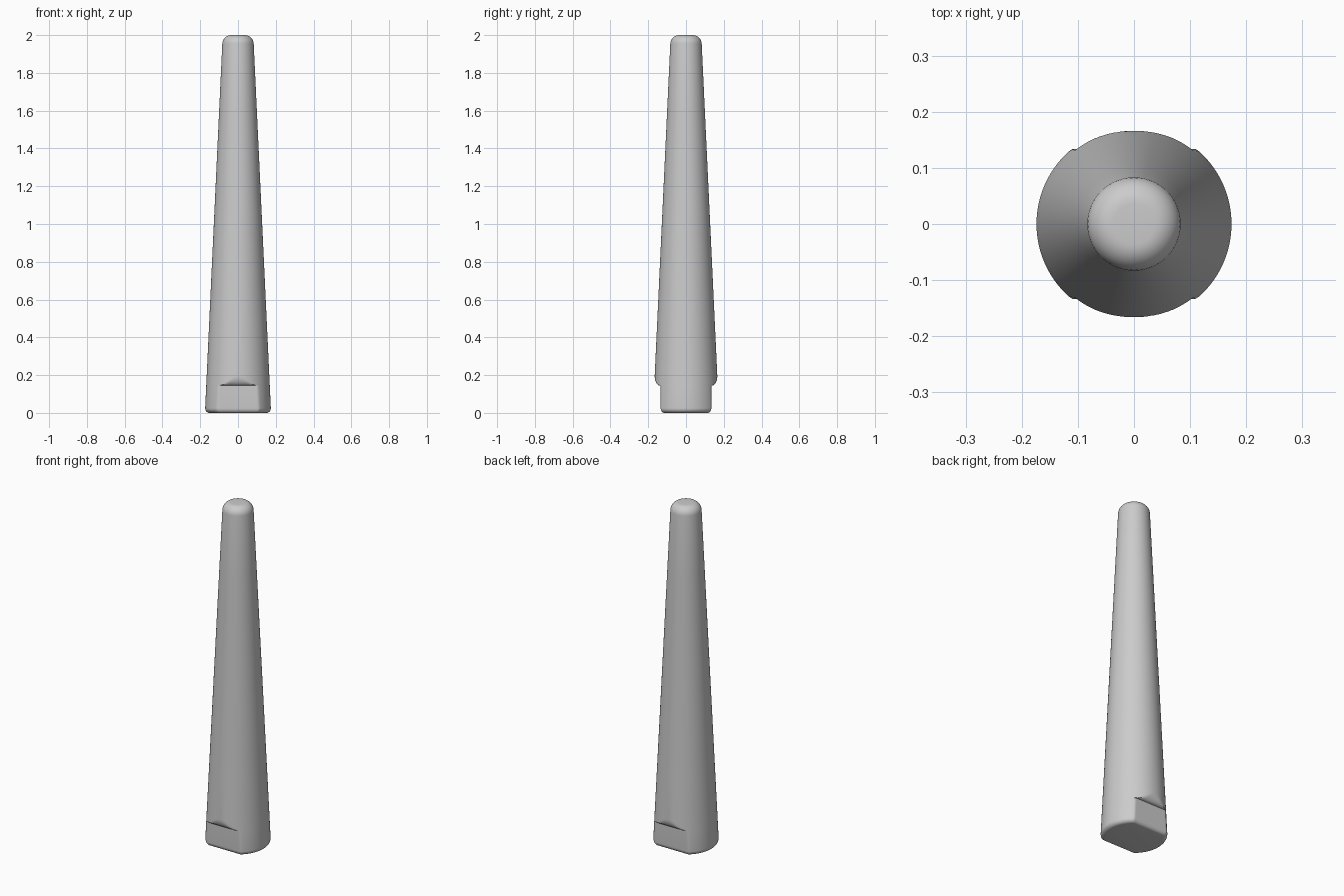
import bpy
import bmesh
from math import sin, cos, pi, radians, sqrt

cube = bpy.data.objects.get("Cube")
if cube:
    bpy.data.objects.remove(cube, do_unlink=True)

SEGMENTS = 120
HEIGHT = 2.0
BASE_R, TOP_R = 0.175, 0.081
FOOT_ROUND, TIP_ROUND = 0.025, 0.045
FLAT_Y = 0.134                      # half thickness between the two flats
LEDGE_LOW, LEDGE_HIGH = 0.145, 0.195


def cone_radius(z):
    return BASE_R + (TOP_R - BASE_R) * z / HEIGHT


def flat_limit(z, inset):
    """Half depth allowed at a height: flat, then rounded ledge, then none."""
    if z <= LEDGE_LOW:
        return FLAT_Y * (1 - inset / BASE_R)
    t = min(1, (z - LEDGE_LOW) / (LEDGE_HIGH - LEDGE_LOW))
    full = cone_radius(LEDGE_HIGH)
    return FLAT_Y + 0.004 + (full - FLAT_Y - 0.004) * sqrt(1 - (1 - t) ** 2)


# Profile as (height, inset from the cone): foot, flats, ledge, shaft, tip
arc = [i * pi / 16 for i in range(9)]
profile = [(FOOT_ROUND * (1 - cos(a)), FOOT_ROUND * (1 - sin(a))) for a in arc]
profile += [(LEDGE_LOW, 0)]
profile += [(LEDGE_LOW + 0.0005 + (LEDGE_HIGH - LEDGE_LOW) * (1 - cos(a)), 0) for a in arc]
profile += [(z, 0) for z in (0.4, 0.8, 1.2, 1.6)]
profile += [(HEIGHT - TIP_ROUND * (1 - sin(a)), TIP_ROUND * (1 - cos(a))) for a in arc]

# Tapered body, with each ring pressed in to the flats at front and back
bm = bmesh.new()
rings = []
for z, inset in profile:
    r = cone_radius(z) - inset
    lim = flat_limit(z, inset) if z < LEDGE_HIGH else r
    ring = []
    for i in range(SEGMENTS):
        a = 2 * pi * i / SEGMENTS
        y = max(-lim, min(lim, r * sin(a)))
        ring.append(bm.verts.new((r * cos(a), y, z)))
    rings.append(ring)
for low, high in zip(rings, rings[1:]):
    for i in range(SEGMENTS):
        j = (i + 1) % SEGMENTS
        bm.faces.new((low[i], low[j], high[j], high[i]))
bm.faces.new(rings[0][::-1])
bm.faces.new(rings[-1])

mesh = bpy.data.meshes.new("tapered_handle")
bm.to_mesh(mesh)
bm.free()
handle = bpy.data.objects.new("tapered_handle", mesh)
bpy.context.collection.objects.link(handle)

# Plain grey finish
grey = bpy.data.materials.new("light_grey")
grey.use_nodes = True
colour = (0.6, 0.6, 0.6, 1)
grey.diffuse_color = colour
grey.node_tree.nodes["Principled BSDF"].inputs["Base Color"].default_value = colour
mesh.materials.append(grey)

bpy.ops.object.select_all(action='DESELECT')
handle.select_set(True)
bpy.context.view_layer.objects.active = handle
bpy.ops.object.shade_smooth_by_angle(angle=radians(35))
